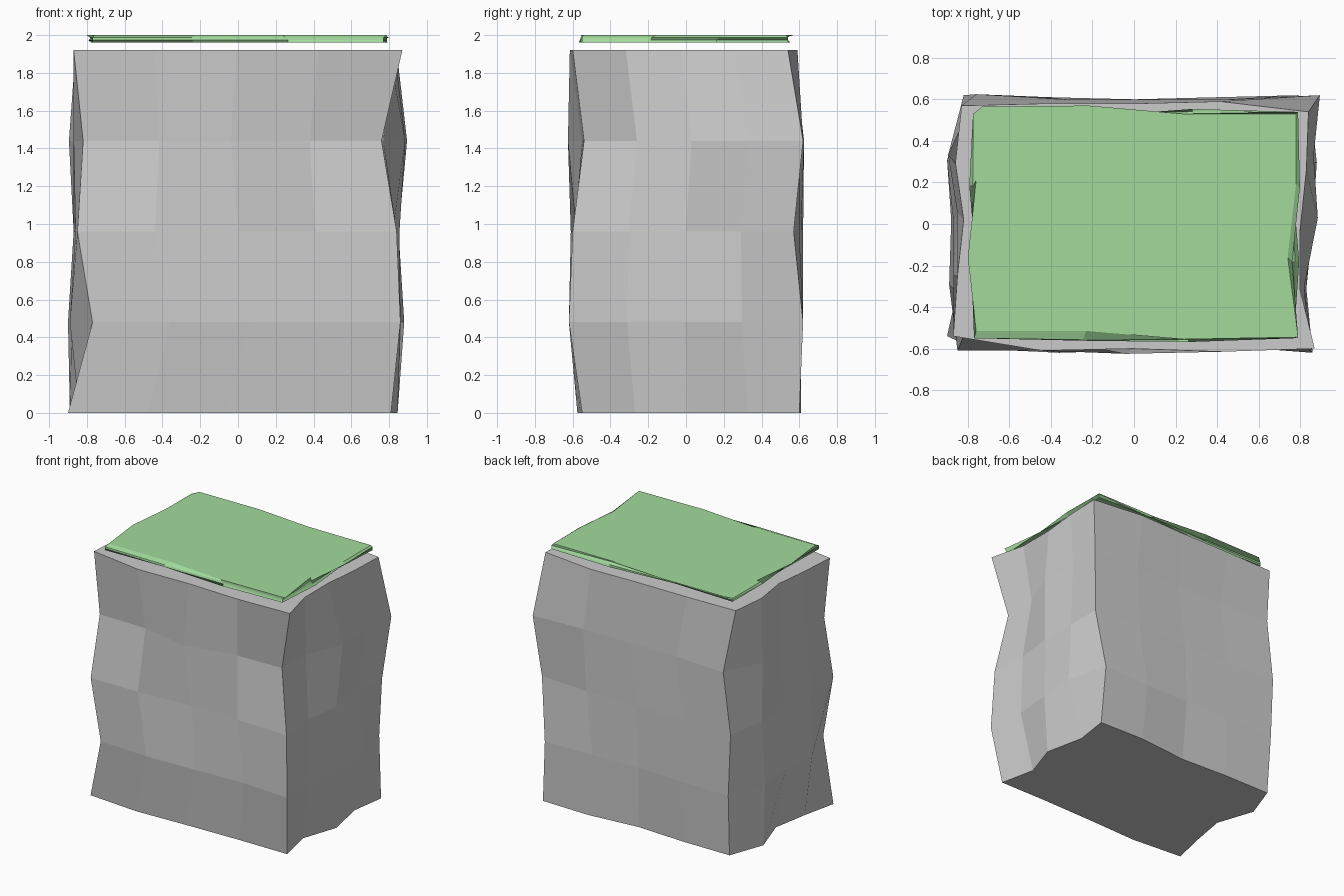
import bpy, bmesh, random

if "Cube" in bpy.data.objects:
    bpy.data.objects.remove(bpy.data.objects["Cube"])


def ring(corners, n, rng, jitter):
    """Perimeter points through four corners, n segments per side, wobbling between."""
    pts = []
    for i in range(4):
        (ax, ay), (bx, by) = corners[i], corners[(i + 1) % 4]
        for k in range(n):
            t = k / n
            j = jitter if k else 0
            pts.append([ax + (bx - ax) * t + rng.uniform(-j, j),
                        ay + (by - ay) * t + rng.uniform(-j, j)])
    return pts


def loft(name, rings, heights):
    """Flat-shaded block from stacked rings, capped at both ends."""
    bm = bmesh.new()
    loops = [[bm.verts.new((x, y, z)) for x, y in r] for r, z in zip(rings, heights)]
    n = len(loops[0])
    for lo, hi in zip(loops, loops[1:]):
        for i in range(n):
            j = (i + 1) % n
            bm.faces.new((lo[i], lo[j], hi[j], hi[i]))
    bm.faces.new(loops[0][::-1])
    bm.faces.new(loops[-1])
    mesh = bpy.data.meshes.new(name)
    bm.to_mesh(mesh)
    bm.free()
    obj = bpy.data.objects.new(name, mesh)
    bpy.context.collection.objects.link(obj)
    return obj


# Rough stone block: corner order front-left, front-right, back-right, back-left
rng = random.Random(4)
stone_corners = [
    [(-.90, -.54), (.81, -.55), (.82, .60), (-.79, .59)],
    [(-.77, -.60), (.86, -.62), (.79, .62), (-.80, .62)],
    [(-.85, -.61), (.84, -.60), (.85, .57), (-.82, .62)],
    [(-.82, -.54), (.76, -.54), (.895, .62), (-.76, .625)],
    [(-.87, -.54), (.87, -.60), (.84, .54), (-.83, .57)],
]
# Depth of the points between corners: front, right, back, left side
stone_depths = [
    [(-.575, -.56, -.55), (.75, .845, .78), (.61, .57, .59), (-.89, -.79, -.84)],
    [(-.62, -.607, -.59), (.83, .86, .88), (.61, .60, .61), (-.90, -.88, -.89)],
    [(-.61, -.58, -.59), (.82, .855, .85), (.60, .60, .61), (-.87, -.87, -.86)],
    [(-.55, -.625, -.55), (.77, .885, .865), (.60, .60, .60), (-.895, -.85, -.87)],
    [(-.61, -.60, -.615), (.80, .80, .83), (.59, .58, .58), (-.86, -.82, -.85)],
]
stone_rings = []
for corners, sides in zip(stone_corners, stone_depths):
    r = ring(corners, 4, rng, 0.015)
    for s, depths in enumerate(sides):
        for k, d in enumerate(depths):
            r[s * 4 + k + 1][1 - s % 2] = d
    stone_rings.append(r)
loft("stone_block", stone_rings, [0, .48, .96, 1.44, 1.92])

# Thin moss slab hovering just over the stone
top = [(-.76, -.515), (-.23, -.515), (.24, -.555), (.79, -.545),
       (.74, -.16), (.78, .19), (.78, .53), (.24, .53),
       (-.22, .57), (-.73, .565), (-.76, .21), (-.80, -.16)]
base = [(-.77, -.55), (.77, -.55), (.79, .54), (-.775, .53)]
moss_rings = [ring(base, 3, rng, 0.02) for _ in range(3)] + [top]
moss = loft("moss_cap", moss_rings, [1.96, 1.973, 1.987, 2.0])
mat = bpy.data.materials.new("moss_green")
mat.diffuse_color = (0.36, 0.70, 0.33, 1)
mat.use_nodes = True
mat.node_tree.nodes["Principled BSDF"].inputs["Base Color"].default_value = mat.diffuse_color
moss.data.materials.append(mat)
